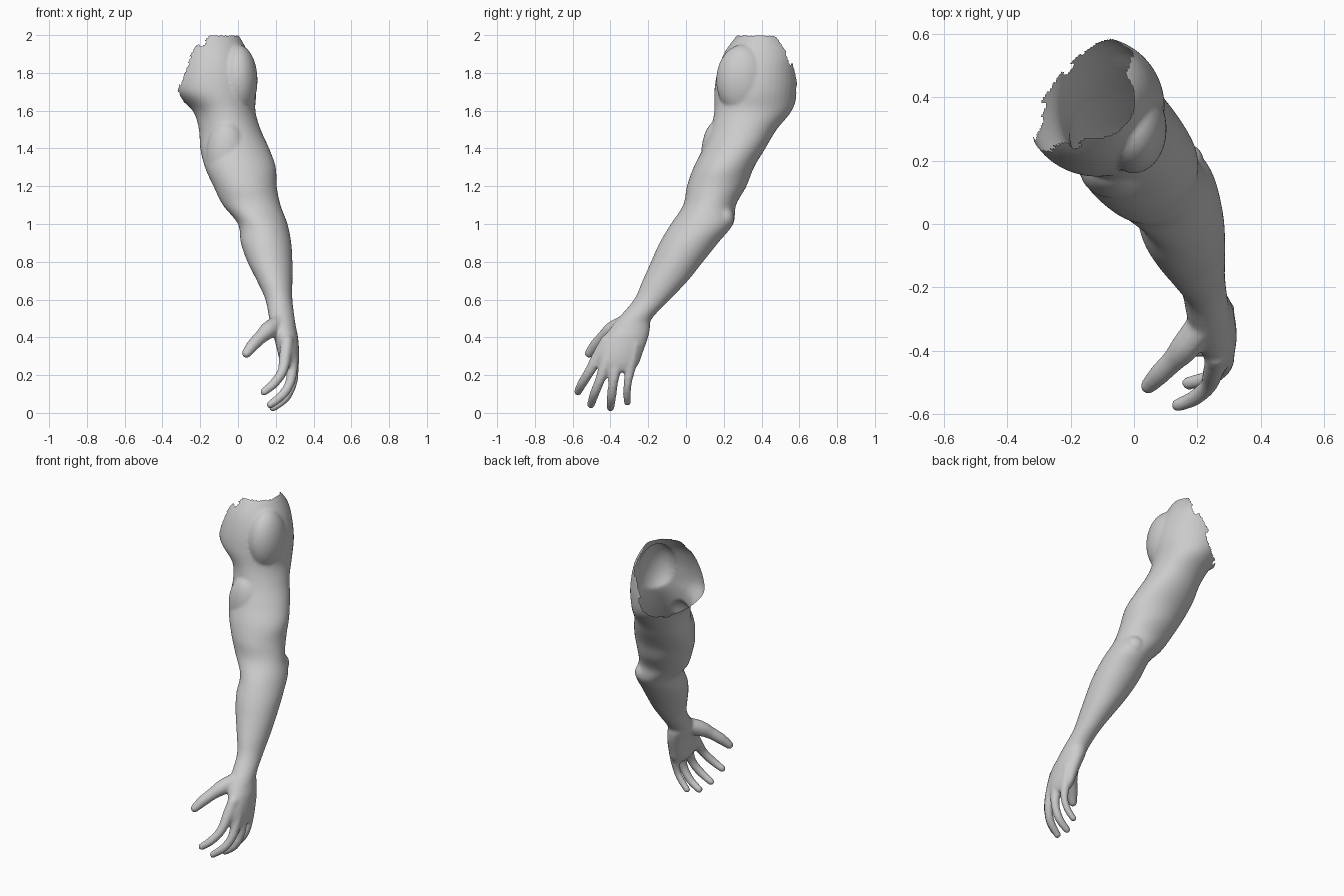
import bpy, bmesh, math, random
from mathutils import Vector, Matrix

random.seed(4)

skin = bpy.data.materials.new("skin_grey")
skin.diffuse_color = (0.6, 0.6, 0.6, 1)


def spline(rows, steps):
    """Catmull-Rom interpolation through rows of numbers."""
    out = []
    for i in range(len(rows) - 1):
        p0, p1 = rows[max(i - 1, 0)], rows[i]
        p2, p3 = rows[i + 1], rows[min(i + 2, len(rows) - 1)]
        for k in range(steps):
            t = k / steps
            out.append([0.5 * (2 * b + (c - a) * t + (2 * a - 5 * b + 4 * c - d) * t * t
                               + (3 * b - a - 3 * c + d) * t ** 3)
                        for a, b, c, d in zip(p0, p1, p2, p3)])
    return out + [list(rows[-1])]


def loft(bm, sections, sides=40):
    """Closed skin through horizontal oval sections (z, x0, x1, y0, y1)."""
    rings = []
    for z, x0, x1, y0, y1 in spline(sections, 5):
        rings.append([bm.verts.new(((x0 + x1) / 2 + (x1 - x0) / 2 * math.cos(a),
                                    (y0 + y1) / 2 + (y1 - y0) / 2 * math.sin(a), z))
                      for a in (2 * math.pi * i / sides for i in range(sides))])
    for lo, hi in zip(rings, rings[1:]):
        for i in range(sides):
            j = (i + 1) % sides
            bm.faces.new((lo[i], lo[j], hi[j], hi[i]))
    bm.faces.new(rings[0][::-1])
    bm.faces.new(rings[-1])


def digit(bm, path):
    """Rounded finger along points (x, y, z, radius)."""
    for x, y, z, r in spline(path, 8):
        bmesh.ops.create_icosphere(bm, subdivisions=2, radius=r,
                                   matrix=Matrix.Translation((x, y, z)))


bm = bmesh.new()

# palm, wrist, forearm, elbow, upper arm and shoulder
loft(bm, [
    (0.22, 0.25, 0.31, -0.44, -0.28),
    (0.26, 0.225, 0.322, -0.465, -0.25),
    (0.32, 0.21, 0.324, -0.465, -0.228),
    (0.40, 0.19, 0.318, -0.435, -0.20),
    (0.45, 0.175, 0.308, -0.40, -0.19),
    (0.50, 0.165, 0.30, -0.36, -0.18),
    (0.60, 0.145, 0.288, -0.275, -0.085),
    (0.70, 0.10, 0.288, -0.23, 0.01),
    (0.80, 0.05, 0.288, -0.185, 0.09),
    (0.90, 0.015, 0.282, -0.14, 0.17),
    (1.00, 0.0, 0.262, -0.08, 0.25),
    (1.10, -0.08, 0.225, -0.015, 0.265),
    (1.20, -0.13, 0.205, 0.005, 0.32),
    (1.30, -0.175, 0.20, 0.04, 0.36),
    (1.40, -0.20, 0.165, 0.09, 0.42),
    (1.50, -0.207, 0.12, 0.13, 0.48),
    (1.60, -0.24, 0.092, 0.15, 0.56),
    (1.70, -0.34, 0.097, 0.15, 0.59),
    (1.80, -0.34, 0.085, 0.165, 0.59),
    (1.90, -0.31, 0.055, 0.20, 0.58),
    (1.98, -0.27, 0.015, 0.255, 0.53),
    (2.04, -0.23, -0.03, 0.31, 0.46)])

# index, middle, ring and little finger, then thumb
for path in (
    [(0.26, -0.42, 0.38, 0.035), (0.25, -0.465, 0.30, 0.034), (0.235, -0.51, 0.22, 0.028),
     (0.19, -0.55, 0.155, 0.026), (0.138, -0.572, 0.112, 0.022)],
    [(0.28, -0.39, 0.36, 0.035), (0.285, -0.425, 0.26, 0.034), (0.278, -0.457, 0.17, 0.027),
     (0.24, -0.485, 0.10, 0.026), (0.172, -0.503, 0.044, 0.022)],
    [(0.285, -0.34, 0.36, 0.035), (0.29, -0.37, 0.25, 0.033), (0.288, -0.385, 0.16, 0.027),
     (0.25, -0.395, 0.08, 0.026), (0.185, -0.40, 0.028, 0.022)],
    [(0.285, -0.27, 0.36, 0.033), (0.287, -0.293, 0.25, 0.030), (0.28, -0.308, 0.16, 0.023),
     (0.25, -0.312, 0.10, 0.022), (0.21, -0.31, 0.056, 0.020)],
    [(0.215, -0.32, 0.47, 0.052), (0.165, -0.385, 0.44, 0.048), (0.125, -0.43, 0.405, 0.038),
     (0.08, -0.475, 0.36, 0.034), (0.045, -0.512, 0.315, 0.026)],
):
    digit(bm, path)

# muscle and bone swellings: deltoid, biceps, elbow point (centre, half sizes)
for centre, size in (((0.0, 0.30, 1.76), (0.103, 0.14, 0.19)),
                     ((-0.06, 0.17, 1.36), (0.11, 0.09, 0.19)),
                     ((0.16, 0.20, 1.03), (0.06, 0.055, 0.06))):
    bmesh.ops.create_icosphere(bm, subdivisions=4, radius=1,
                               matrix=Matrix.Translation(centre) @ Matrix.Diagonal((*size, 1)))

mesh = bpy.data.meshes.new("arm")
bm.to_mesh(mesh)
bm.free()
arm = bpy.data.objects.new("arm", mesh)
bpy.context.collection.objects.link(arm)

# fuse everything into one soft skin
fuse = arm.modifiers.new("fuse", 'REMESH')
fuse.mode = 'VOXEL'
fuse.voxel_size = 0.009
soft = arm.modifiers.new("soften", 'SMOOTH')
soft.factor = 0.5
soft.iterations = 5
dg = bpy.context.evaluated_depsgraph_get()
skin_mesh = bpy.data.meshes.new_from_object(arm.evaluated_get(dg))
arm.modifiers.clear()
arm.data = skin_mesh

# torn open shoulder end: remove faces beyond a slanted, ragged plane
bm = bmesh.new()
bm.from_mesh(skin_mesh)
normal = Vector((-0.72, 0.55, 0.42))
hub = Vector((-0.15, 0.42, 1.82))
side = normal.cross(Vector((0, 0, 1))).normalized()
up = side.cross(normal).normalized()
teeth = [random.uniform(-0.025, 0.02) for _ in range(36)]


def torn(face):
    p = face.calc_center_median()
    if p.z < 1.4:
        return False
    a = math.atan2((p - hub).dot(up), (p - hub).dot(side)) / (2 * math.pi) + 0.5
    return p.z > 1.997 or p.dot(normal) > 1.10 + teeth[int(a * 36) % 36]


bmesh.ops.delete(bm, geom=[f for f in bm.faces if torn(f)], context='FACES')
for f in bm.faces:
    f.smooth = True
    f.material_index = 0
bm.to_mesh(skin_mesh)
bm.free()
skin_mesh.materials.clear()
skin_mesh.materials.append(skin)
